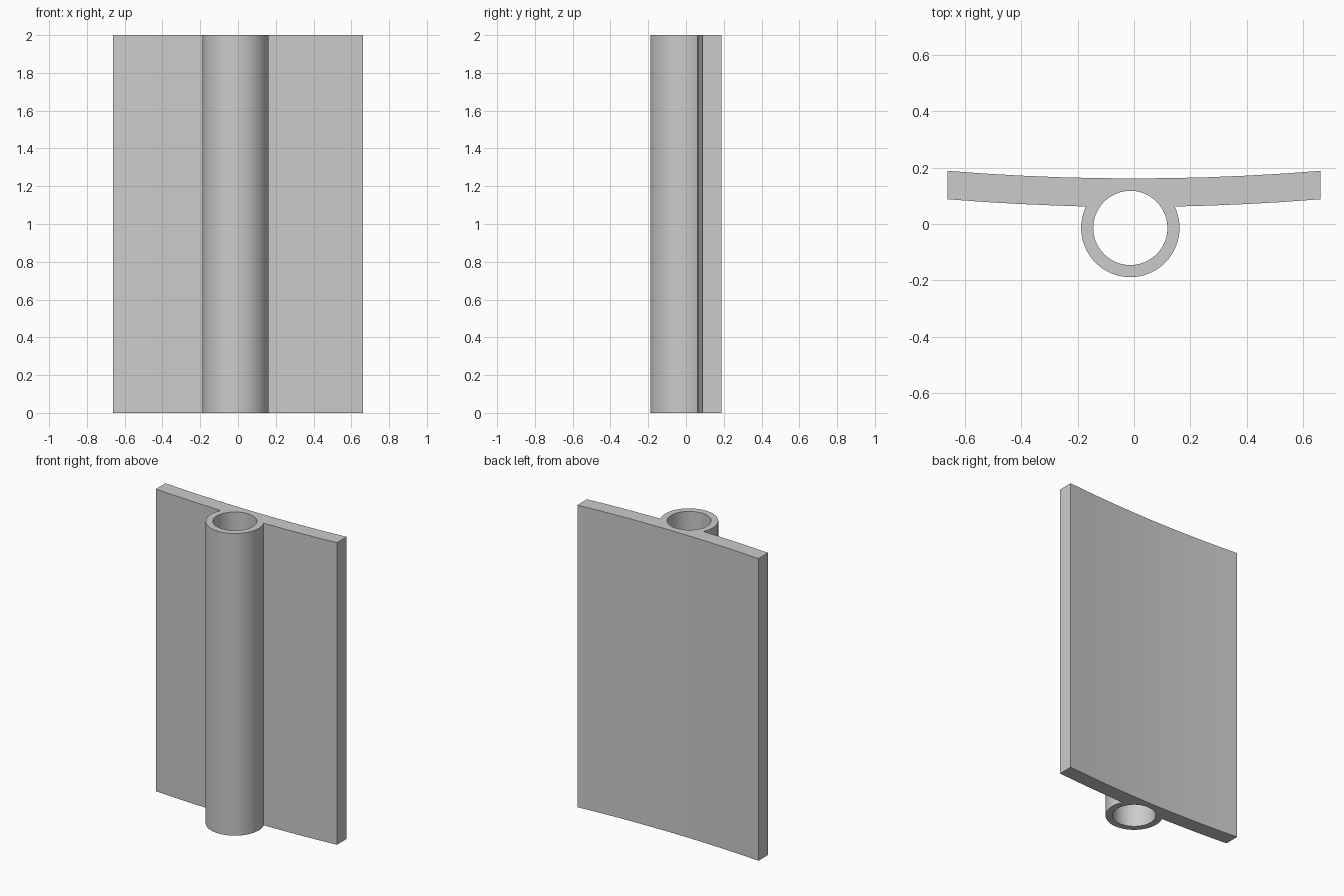
import bpy
import bmesh
from math import sin, cos, pi, asin

cube = bpy.data.objects.get("Cube")
if cube:
    bpy.data.objects.remove(cube, do_unlink=True)

HEIGHT = 2.0
HALF_WIDTH = 0.663
CENTRE_X, CENTRE_Y = -0.013, -0.014
OUTER, BORE = 0.175, 0.132
BACK_Y, FRONT_Y, BOW = 0.162, 0.061, 0.027
PLATE_STEPS, TUBE_STEPS, BORE_STEPS = 10, 48, 48


def bowed(x, base):
    """Point on a gently curved plate face."""
    return (x, base + BOW * (x / HALF_WIDTH) ** 2)


def on_circle(radius, angle):
    return (CENTRE_X + radius * cos(angle), CENTRE_Y + radius * sin(angle))


def steps(a, b, n):
    return [a + (b - a) * i / n for i in range(n + 1)]


# Outline: back of plate, front right flange, tube, front left flange
join = asin((FRONT_Y + 0.001 - CENTRE_Y) / OUTER)
tube = [on_circle(OUTER, a) for a in steps(join, -pi - join, TUBE_STEPS)]
outline = [bowed(x, BACK_Y) for x in steps(-HALF_WIDTH, HALF_WIDTH, PLATE_STEPS)]
outline += [bowed(x, FRONT_Y) for x in steps(HALF_WIDTH, tube[0][0], 4)[:-1]]
outline += tube
outline += [bowed(x, FRONT_Y) for x in steps(tube[-1][0], -HALF_WIDTH, 4)[1:]]
bore = [on_circle(BORE, 2 * pi * i / BORE_STEPS) for i in range(BORE_STEPS)]

# Fill the section around the bore and extrude it upwards
bm = bmesh.new()
edges = []
for loop in (outline, bore):
    verts = [bm.verts.new((x, y, 0)) for x, y in loop]
    edges += [bm.edges.new((v, verts[i - 1])) for i, v in enumerate(verts)]
bmesh.ops.triangle_fill(bm, use_beauty=True, edges=edges, normal=(0, 0, -1))
result = bmesh.ops.extrude_face_region(bm, geom=bm.faces[:], use_keep_orig=True)
top = [g for g in result["geom"] if isinstance(g, bmesh.types.BMVert)]
bmesh.ops.translate(bm, verts=top, vec=(0, 0, HEIGHT))
bmesh.ops.recalc_face_normals(bm, faces=bm.faces[:])

mesh = bpy.data.meshes.new("plate_with_tube")
bm.to_mesh(mesh)
bm.free()
plate = bpy.data.objects.new("plate_with_tube", mesh)
bpy.context.collection.objects.link(plate)

# Plain grey material
grey = bpy.data.materials.new("grey")
grey.use_nodes = True
colour = (0.6, 0.6, 0.6, 1)
grey.diffuse_color = colour
grey.node_tree.nodes["Principled BSDF"].inputs["Base Color"].default_value = colour
mesh.materials.append(grey)

# Smooth curves, sharp corners
bpy.ops.object.select_all(action="DESELECT")
plate.select_set(True)
bpy.context.view_layer.objects.active = plate
bpy.ops.object.shade_smooth_by_angle(angle=pi / 6)
